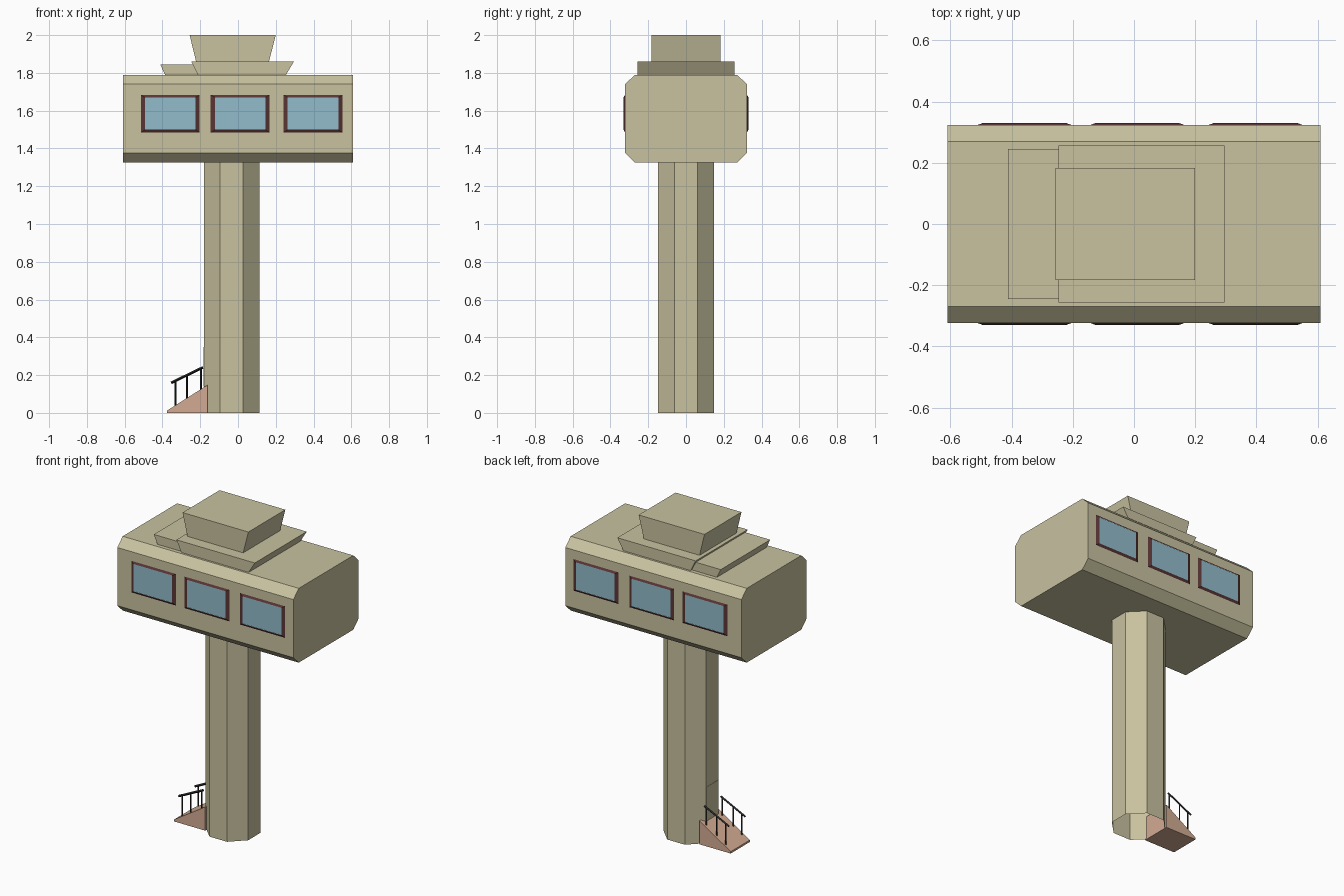
import bpy, bmesh, math
from mathutils import Vector

if "Cube" in bpy.data.objects:
    bpy.data.objects.remove(bpy.data.objects["Cube"])


def material(name, color):
    m = bpy.data.materials.new(name)
    m.diffuse_color = (*color, 1)
    m.use_nodes = True
    m.node_tree.nodes["Principled BSDF"].inputs["Base Color"].default_value = m.diffuse_color
    return m


BEIGE = material("beige_concrete", (0.58, 0.54, 0.35))
SALMON = material("salmon_stone", (0.65, 0.41, 0.29))
MAROON = material("maroon_frame", (0.10, 0.035, 0.035))
GLASS = material("blue_glass", (0.29, 0.50, 0.60))
BLACK = material("black_metal", (0.02, 0.02, 0.02))


def finish(name, bm, mat):
    bmesh.ops.recalc_face_normals(bm, faces=bm.faces)
    me = bpy.data.meshes.new(name)
    bm.to_mesh(me)
    bm.free()
    me.materials.append(mat)
    ob = bpy.data.objects.new(name, me)
    bpy.context.collection.objects.link(ob)
    return ob


def extrude(name, points, direction, mat, capped=True):
    """Extrude a closed outline of 3D points along a direction."""
    bm = bmesh.new()
    face = bm.faces.new([bm.verts.new(p) for p in points])
    res = bmesh.ops.extrude_face_region(bm, geom=[face], use_keep_orig=True)
    bmesh.ops.translate(bm, vec=direction,
                        verts=[v for v in res["geom"] if isinstance(v, bmesh.types.BMVert)])
    if not capped:
        bmesh.ops.delete(bm, geom=[f for f in bm.faces if len(f.verts) > 4], context="FACES_ONLY")
    return finish(name, bm, mat)


def side_profile(name, xz, half_y, mat):
    return extrude(name, [(x, -half_y, z) for x, z in xz], (0, 2 * half_y, 0), mat)


def bar(name, a, b, radius, mat):
    """Thin square bar between two points."""
    a, b = Vector(a), Vector(b)
    d = b - a
    bm = bmesh.new()
    bmesh.ops.create_cone(bm, cap_ends=True, segments=4, radius1=radius, radius2=radius, depth=d.length)
    bm.transform(d.to_track_quat("Z", "Y").to_matrix().to_4x4())
    bmesh.ops.translate(bm, verts=bm.verts, vec=(a + b) / 2)
    return finish(name, bm, mat)


# Cabin with chamfered long edges
outline = [(-0.27, 1.325), (0.27, 1.325), (0.323, 1.376), (0.323, 1.74),
           (0.27, 1.79), (-0.27, 1.79), (-0.323, 1.74), (-0.323, 1.376)]
extrude("cabin", [(-0.61, y, z) for y, z in outline], (1.22, 0, 0), BEIGE)

# Octagonal column, open at the ends
CX, APOTHEM = -0.034, 0.147
R = APOTHEM / math.cos(math.pi / 8)
ring = [(CX + R * math.cos(a), R * math.sin(a), 0)
        for a in (math.pi / 8 + i * math.pi / 4 for i in range(8))]
extrude("column", ring, (0, 0, 1.326), BEIGE, capped=False)

# Door panel above the ramp
side_profile("door", [(-0.183, 0.14), (-0.18, 0.14), (-0.18, 0.35), (-0.183, 0.35)], 0.06, BEIGE)

# Roof blocks, flared towards the top
side_profile("roof_side_slab", [(-0.386, 1.79), (-0.1, 1.79), (-0.1, 1.845), (-0.412, 1.845)], 0.245, BEIGE)
side_profile("roof_slab", [(-0.212, 1.79), (0.254, 1.79), (0.296, 1.86), (-0.247, 1.86)], 0.257, BEIGE)
side_profile("roof_top_block", [(-0.222, 1.86), (0.164, 1.86), (0.2, 2.0), (-0.256, 2.0)], 0.183, BEIGE)

# Entrance ramp
side_profile("entrance_ramp", [(-0.376, 0), (-0.161, 0), (-0.161, 0.148), (-0.376, 0.012)], 0.095, SALMON)

# Handrails on both sides of the ramp
for side, y in (("front", -0.08), ("back", 0.08)):
    bar(f"{side}_handrail", (-0.354, y, 0.159), (-0.185, y, 0.241), 0.007, BLACK)
    for i, x in enumerate((-0.33, -0.27, -0.195)):
        base = 0.012 + (x + 0.376) * 0.632
        top = 0.159 + (x + 0.354) * 0.485
        bar(f"{side}_rail_post_{i + 1}", (x, y, base - 0.005), (x, y, top), 0.005, BLACK)


# Windows: a sloped frame ring with a pane, on front and back
def rect(x0, x1, z0, z1, y):
    return [(x0, y, z0), (x1, y, z0), (x1, y, z1), (x0, y, z1)]


for side, s in (("front", -1), ("back", 1)):
    for i, (x0, x1) in enumerate(((-0.516, -0.2), (-0.147, 0.169), (0.239, 0.556))):
        bm = bmesh.new()
        outer = [bm.verts.new(p) for p in rect(x0, x1, 1.483, 1.684, s * 0.322)]
        inner = [bm.verts.new(p) for p in rect(x0 + 0.024, x1 - 0.024, 1.499, 1.671, s * 0.331)]
        for k in range(4):
            j = (k + 1) % 4
            bm.faces.new((outer[k], outer[j], inner[j], inner[k]))
        bm.faces.new(outer)
        finish(f"{side}_window_frame_{i + 1}", bm, MAROON)
        extrude(f"{side}_window_pane_{i + 1}",
                rect(x0 + 0.024, x1 - 0.024, 1.499, 1.671, s * 0.324), (0, s * 0.006, 0), GLASS)
